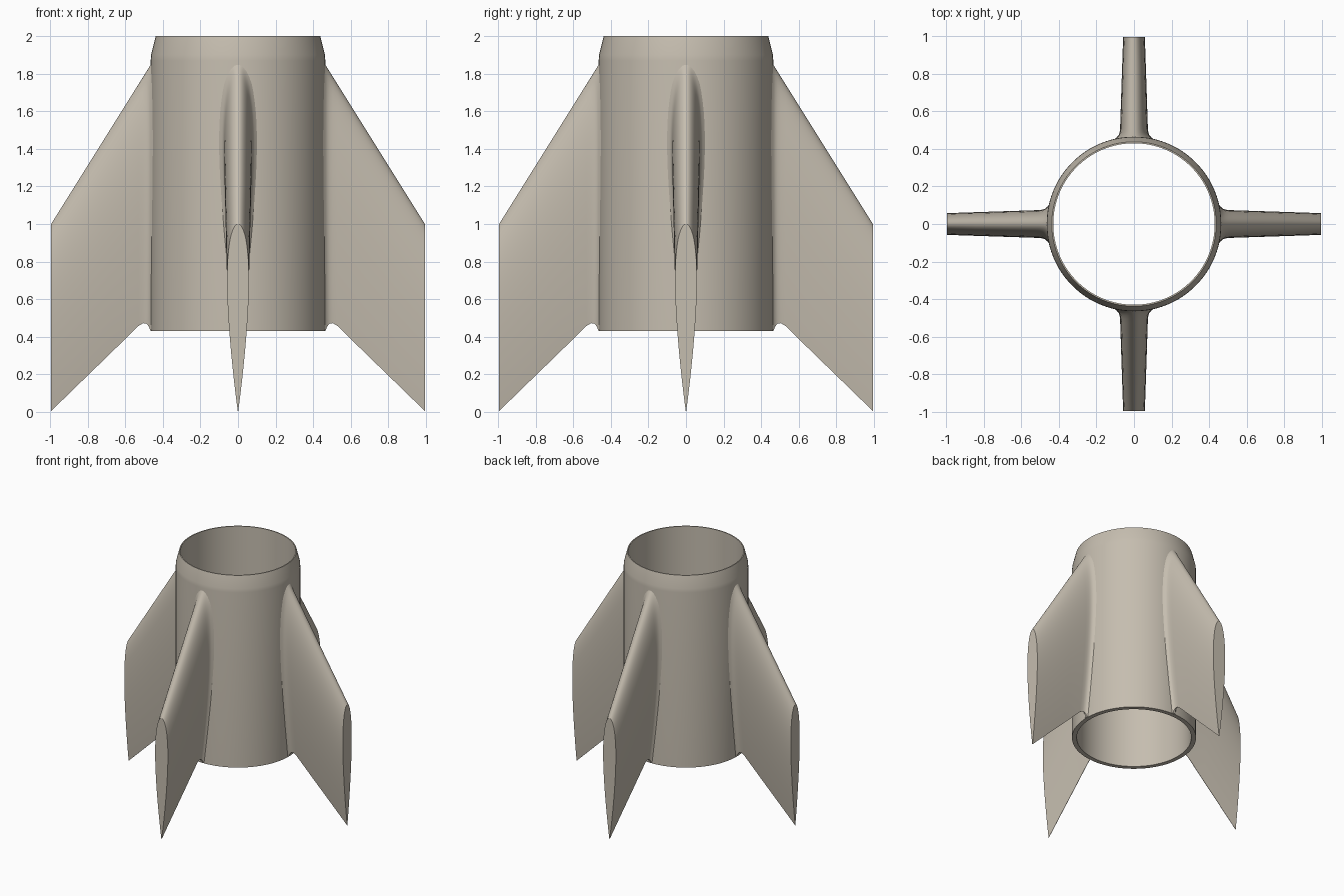
import bpy, bmesh, math
from mathutils import Matrix

cube = bpy.data.objects.get("Cube")
if cube:
    bpy.data.objects.remove(cube, do_unlink=True)

# Single warm grey colour
COLOUR = (0.56, 0.51, 0.43, 1)
mat = bpy.data.materials.new("warm_grey")
mat.use_nodes = True
mat.diffuse_color = COLOUR
mat.node_tree.nodes["Principled BSDF"].inputs["Base Color"].default_value = COLOUR


def finish(bm, name):
    bmesh.ops.recalc_face_normals(bm, faces=bm.faces)
    mesh = bpy.data.meshes.new(name)
    bm.to_mesh(mesh)
    bm.free()
    mesh.materials.append(mat)
    obj = bpy.data.objects.new(name, mesh)
    bpy.context.collection.objects.link(obj)
    bpy.ops.object.select_all(action="DESELECT")
    obj.select_set(True)
    bpy.context.view_layer.objects.active = obj
    bpy.ops.object.shade_smooth_by_angle(angle=math.radians(30))
    return obj


def bridge(bm, a, b):
    for i in range(len(a)):
        j = (i + 1) % len(a)
        bm.faces.new((a[i], a[j], b[j], b[i]))


# Hollow body tube with a tapered collar
def make_tube(sides=96):
    profile = [(0.43, 0.43), (0.465, 0.43), (0.465, 1.87),
               (0.463, 1.9), (0.438, 2.0), (0.43, 2.0)]
    bm = bmesh.new()
    rings = []
    for r, z in profile:
        angles = [2 * math.pi * i / sides for i in range(sides)]
        rings.append([bm.verts.new((r * math.cos(a), r * math.sin(a), z)) for a in angles])
    for k in range(len(rings)):
        bridge(bm, rings[k], rings[(k + 1) % len(rings)])
    finish(bm, "body_tube")


# Teardrop half thickness along the chord, peaking at 1
def teardrop(t):
    return 10 * (0.2969 * math.sqrt(t) - 0.126 * t - 0.3516 * t**2
                 + 0.2843 * t**3 - 0.1015 * t**4)


# Swept fin lofted through teardrop sections, with a root fillet and rear notch
TIP, ROOT = 0.995, 0.45
STATIONS = [(0.445, 0.43, 0.035), (0.458, 0.43, 0.02), (0.468, 0.435, 0.011),
            (0.475, 0.455, 0.006), (0.488, 0.469, 0.002), (0.505, 0.472, 0),
            (0.53, 0.457, 0), (0.68, 0.31, 0), (0.84, 0.155, 0), (TIP, 0.004, 0)]


def make_fin(name, angle, steps=28):
    ts = [(1 - math.cos(math.pi * i / steps)) / 2 for i in range(steps + 1)]
    bm = bmesh.new()
    rings = []
    for x, rear, flare in STATIONS:
        lead = 1 + (TIP - x) * 1.6
        half = 0.076 + (0.058 - 0.076) * (x - ROOT) / (TIP - ROOT)
        side = []
        for t in ts:
            y = half * teardrop(t) + flare * min(1, 4 * math.sqrt(t))
            side.append((y, lead + (rear - lead) * t))
        outline = side + [(-y, z) for y, z in reversed(side[1:])]
        rings.append([bm.verts.new((x, y, z)) for y, z in outline])
    for a, b in zip(rings, rings[1:]):
        bridge(bm, a, b)
    bm.faces.new(rings[0])
    bm.faces.new(rings[-1])
    bm.transform(Matrix.Rotation(angle, 4, "Z"))
    finish(bm, name)


make_tube()
for i, where in enumerate(("left", "back", "right", "front")):
    make_fin(where + "_fin", i * math.pi / 2)
